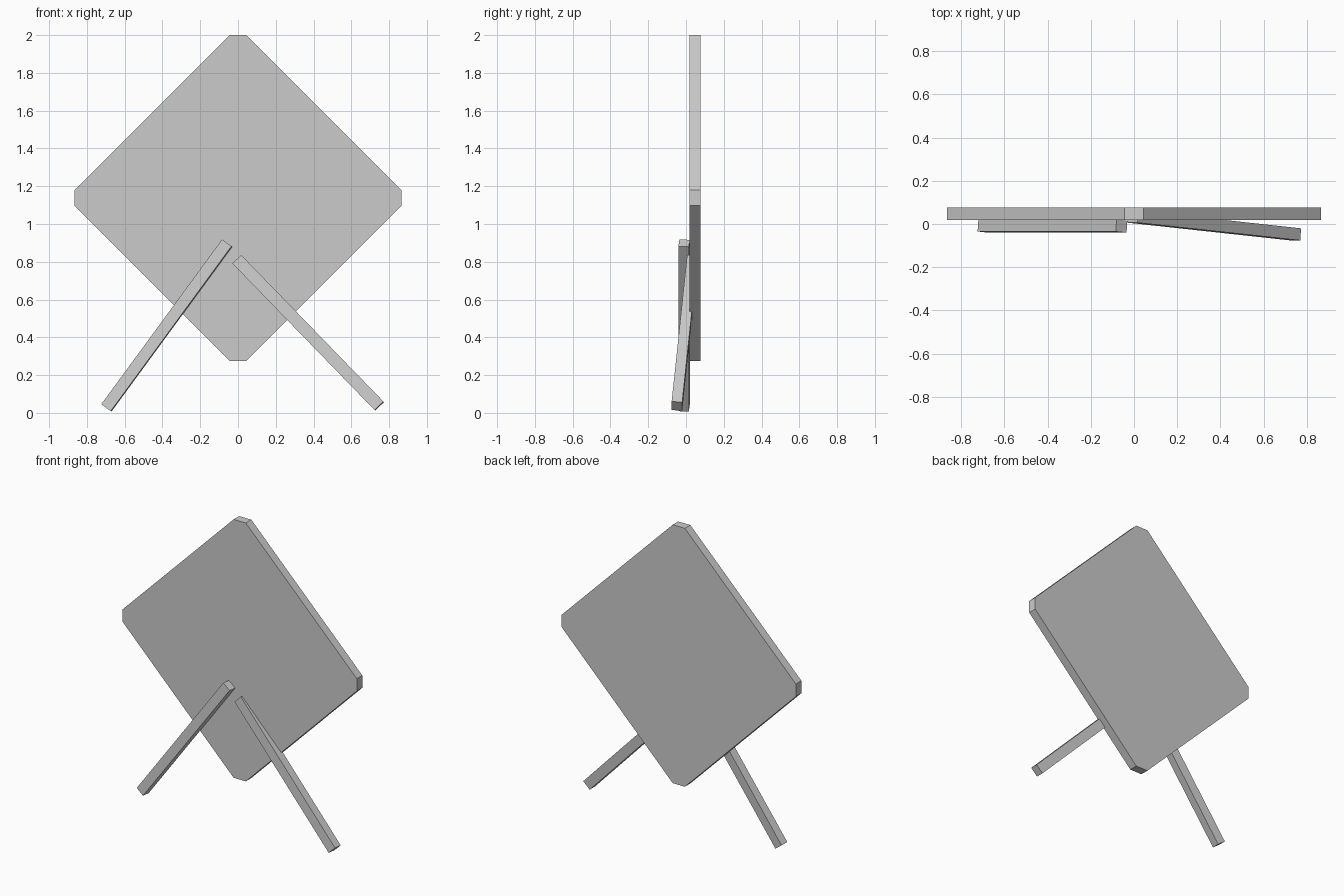
import bpy, bmesh, math
from mathutils import Vector, Matrix

if "Cube" in bpy.data.objects:
    bpy.data.objects.remove(bpy.data.objects["Cube"])


def finish(name, bm):
    bmesh.ops.recalc_face_normals(bm, faces=bm.faces[:])
    mesh = bpy.data.meshes.new(name)
    bm.to_mesh(mesh)
    bm.free()
    obj = bpy.data.objects.new(name, mesh)
    bpy.context.collection.objects.link(obj)
    return obj


# Diamond sign plate with clipped corners
half = [(0.045, 2.0), (0.865, 1.18), (0.865, 1.097), (0.045, 0.275)]
outline = half + [(-x, z) for x, z in reversed(half)]
bm = bmesh.new()
face = bm.faces.new([bm.verts.new((x, 0.018, z)) for x, z in outline])
ext = bmesh.ops.extrude_face_region(bm, geom=[face])
bmesh.ops.translate(bm, vec=(0, 0.058, 0),
                    verts=[v for v in ext["geom"] if isinstance(v, bmesh.types.BMVert)])
finish("sign_plate", bm)


def leg(name, top, bottom, width, depth, twist):
    """Straight bar between two end centres, twisted about its own length."""
    top, bottom = Vector(top), Vector(bottom)
    axis = (bottom - top).normalized()
    side = axis.cross(Vector((0, 1, 0))).normalized()
    side = Matrix.Rotation(math.radians(twist), 3, axis) @ side
    front = axis.cross(side)
    rot = Matrix((side, front, axis)).transposed().to_4x4()
    size = Matrix.Diagonal((width, depth, (bottom - top).length, 1))
    bm = bmesh.new()
    bmesh.ops.create_cube(bm, size=1,
                          matrix=Matrix.Translation((top + bottom) / 2) @ rot @ size)
    return finish(name, bm)


# Two loose support legs
leg("left_leg", (-0.0575, -0.01, 0.899), (-0.697, -0.01, 0.026), 0.062, 0.055, 5)
leg("right_leg", (-0.005, 0.034, 0.812), (0.748, -0.048, 0.036), 0.065, 0.056, 0)
